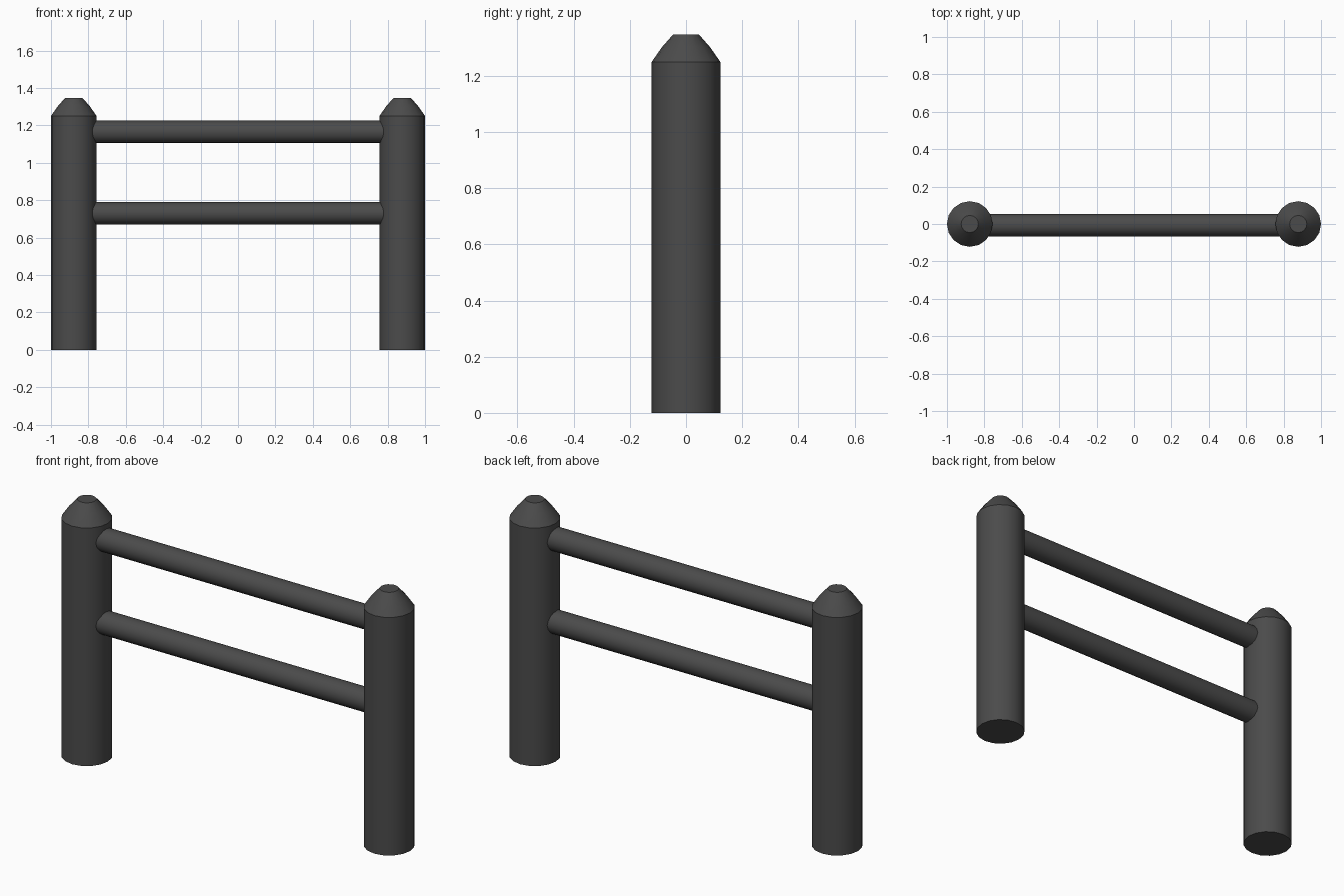
import bpy, bmesh, math
from mathutils import Matrix

if "Cube" in bpy.data.objects:
    bpy.data.objects.remove(bpy.data.objects["Cube"])

SIDES = 16

dark = bpy.data.materials.new("dark_grey")
dark.diffuse_color = (0.07, 0.07, 0.07, 1)
dark.use_nodes = True
dark.node_tree.nodes["Principled BSDF"].inputs["Base Color"].default_value = dark.diffuse_color


def finish(name, bm):
    bmesh.ops.recalc_face_normals(bm, faces=bm.faces)
    me = bpy.data.meshes.new(name)
    bm.to_mesh(me)
    bm.free()
    me.materials.append(dark)
    ob = bpy.data.objects.new(name, me)
    bpy.context.collection.objects.link(ob)
    bpy.ops.object.select_all(action='DESELECT')
    ob.select_set(True)
    bpy.context.view_layer.objects.active = ob
    bpy.ops.object.shade_smooth_by_angle(angle=math.radians(30))
    return ob


def post(name, x):
    # turned profile: straight shaft, bevelled cap, small flat top
    profile = [(0.122, 0), (0.122, 1.25), (0.085, 1.303), (0.046, 1.347)]
    bm = bmesh.new()
    rings = []
    for r, z in profile:
        rings.append([bm.verts.new((x + r * math.cos(a), r * math.sin(a), z))
                      for a in (2 * math.pi * i / SIDES for i in range(SIDES))])
    for lo, hi in zip(rings, rings[1:]):
        for i in range(SIDES):
            j = (i + 1) % SIDES
            bm.faces.new((lo[i], lo[j], hi[j], hi[i]))
    bm.faces.new(rings[0][::-1])
    bm.faces.new(rings[-1])
    return finish(name, bm)


def rail(name, z):
    # horizontal bar with its ends buried in the posts
    bm = bmesh.new()
    m = Matrix.Translation((0, -0.007, z)) @ Matrix.Rotation(math.pi / 2, 4, 'Y')
    bmesh.ops.create_cone(bm, cap_ends=True, segments=SIDES, radius1=0.06,
                          radius2=0.06, depth=1.66, matrix=m)
    return finish(name, bm)


post("left_post", -0.878)
post("right_post", 0.878)
rail("upper_rail", 1.165)
rail("lower_rail", 0.73)
